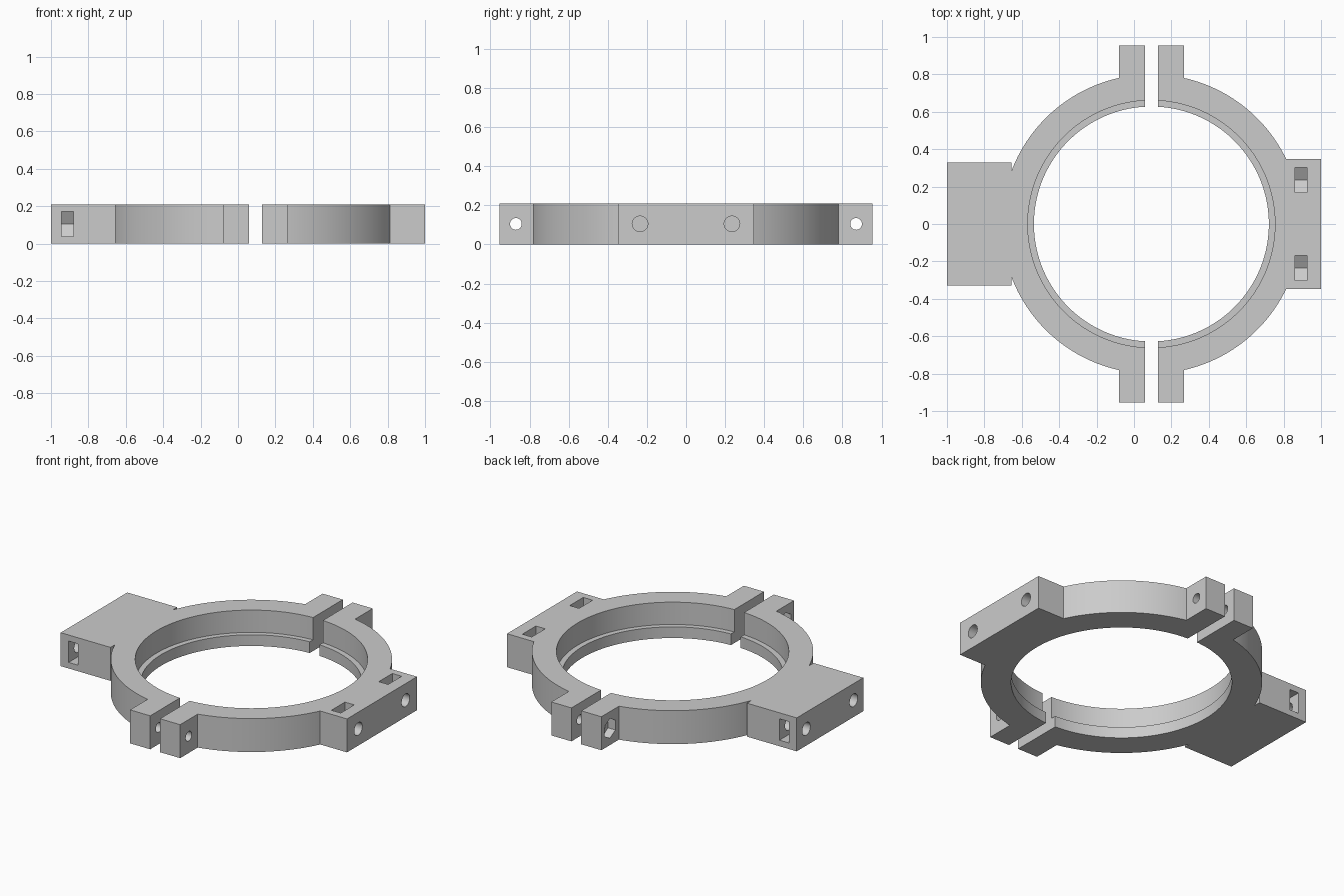
import bpy, bmesh, math
from mathutils import Vector

if "Cube" in bpy.data.objects:
    bpy.data.objects.remove(bpy.data.objects["Cube"], do_unlink=True)

HEIGHT, MID = 0.21, 0.105      # clamp thickness and bolt height
CENTRE, GAP = 0.093, 0.034     # ring centre in x, half the split
OUTER, BORE, LIP = 0.80, 0.661, 0.628
TAB_Y, BOLT_Y, MOUNT_Y = 0.955, 0.87, 0.235

grey = bpy.data.materials.new("plain grey")
grey.use_nodes = True
grey.diffuse_color = (0.6, 0.6, 0.6, 1)
grey.node_tree.nodes["Principled BSDF"].inputs["Base Color"].default_value = (0.6, 0.6, 0.6, 1)


def prism(name, points, lo, hi, axis):
    """Extrude a 2D outline: (x, y) along z, or (y, z) along x."""
    bm = bmesh.new()
    place = (lambda a, b: (a, b, lo)) if axis == "z" else (lambda a, b: (lo, a, b))
    face = bm.faces.new([bm.verts.new(place(a, b)) for a, b in points])
    top = bmesh.ops.extrude_face_region(bm, geom=[face])["geom"]
    shift = Vector((0, 0, hi - lo) if axis == "z" else (hi - lo, 0, 0))
    bmesh.ops.translate(bm, vec=shift, verts=[v for v in top if isinstance(v, bmesh.types.BMVert)])
    bmesh.ops.recalc_face_normals(bm, faces=bm.faces)
    mesh = bpy.data.meshes.new(name)
    bm.to_mesh(mesh)
    bm.free()
    mesh.materials.append(grey)
    obj = bpy.data.objects.new(name, mesh)
    bpy.context.collection.objects.link(obj)
    return obj


def ngon(a, b, radius, sides, turn=0.0):
    return [(a + radius * math.cos(turn + math.tau * i / sides),
             b + radius * math.sin(turn + math.tau * i / sides)) for i in range(sides)]


def cut(body, cutter):
    cutter.hide_render = True
    mod = body.modifiers.new("cut", "BOOLEAN")
    mod.operation, mod.solver, mod.object = "DIFFERENCE", "EXACT", cutter
    bpy.context.view_layer.objects.active = body
    bpy.ops.object.modifier_apply(modifier=mod.name)
    bpy.data.objects.remove(cutter, do_unlink=True)


def clamp_half(name, side, flange):
    """Half ring with two bolt tabs and a flange; flange points go from ring to end."""
    tab = GAP + 0.14
    start, end = math.acos(tab / OUTER), math.asin(flange[0][1] / OUTER)
    steps = 40
    upper = [(GAP, TAB_Y), (tab, TAB_Y)]
    for i in range(steps + 1):
        angle = start + (end - start) * i / steps
        upper.append((OUTER * math.cos(angle), OUTER * math.sin(angle)))
    upper += flange[1:]
    outline = upper + [(u, -v) for u, v in reversed(upper)]
    body = prism(name, [(CENTRE + side * u, v) for u, v in outline], 0, HEIGHT, "z")
    # Stepped bore with a retaining lip at the bottom
    cut(body, prism("bore_cutter", ngon(CENTRE, 0, BORE, 160), 0.07, 0.4, "z"))
    cut(body, prism("lip_cutter", ngon(CENTRE, 0, LIP, 160), -0.2, 0.2, "z"))
    # Bolt holes through the tabs
    for y in (-BOLT_Y, BOLT_Y):
        cut(body, prism("bolt_cutter", ngon(y, MID, 0.03, 32), -0.3, 0.5, "x"))
    return body


def nut_slot(half_width):
    """Pointed slot profile as (across, along), open toward +along."""
    w = half_width
    return [(-w, 0.3), (-w, -w / math.sqrt(3)), (0, -2 * w / math.sqrt(3)),
            (w, -w / math.sqrt(3)), (w, 0.3)]


mount_half = clamp_half("mount_half", -1, [(0.748, 0.285), (0.748, 0.33), (1.093, 0.33)])
outer_half = clamp_half("outer_half", 1, [(0.72, 0.347), (0.907, 0.347)])

for s in (-1, 1):
    # Hexagonal nut recesses on the tabs
    cut(mount_half, prism("nut_cutter", ngon(s * BOLT_Y, MID, 0.062, 6, math.pi / 2), -0.2, -0.03, "x"))
    # Side-opening nut slots and end holes of the mounting plate
    slot = [(s * (MOUNT_Y + v), MID + u) for u, v in nut_slot(0.067)]
    cut(mount_half, prism("slot_cutter", slot, -0.945, -0.88, "x"))
    cut(mount_half, prism("hole_cutter", ngon(s * MOUNT_Y, MID, 0.04, 32), -1.1, -0.78, "x"))
    # Top-opening nut slots and end holes of the outer block
    slot = [(s * MOUNT_Y + u, MID + v) for u, v in nut_slot(0.067)]
    cut(outer_half, prism("slot_cutter", slot, 0.86, 0.925, "x"))
    cut(outer_half, prism("hole_cutter", ngon(s * MOUNT_Y, MID, 0.04, 32), 0.82, 1.1, "x"))

# Smooth curved walls, keep edges sharp
for obj in (mount_half, outer_half):
    bpy.ops.object.select_all(action="DESELECT")
    obj.select_set(True)
    bpy.context.view_layer.objects.active = obj
    bpy.ops.object.shade_smooth_by_angle(angle=math.radians(25))
